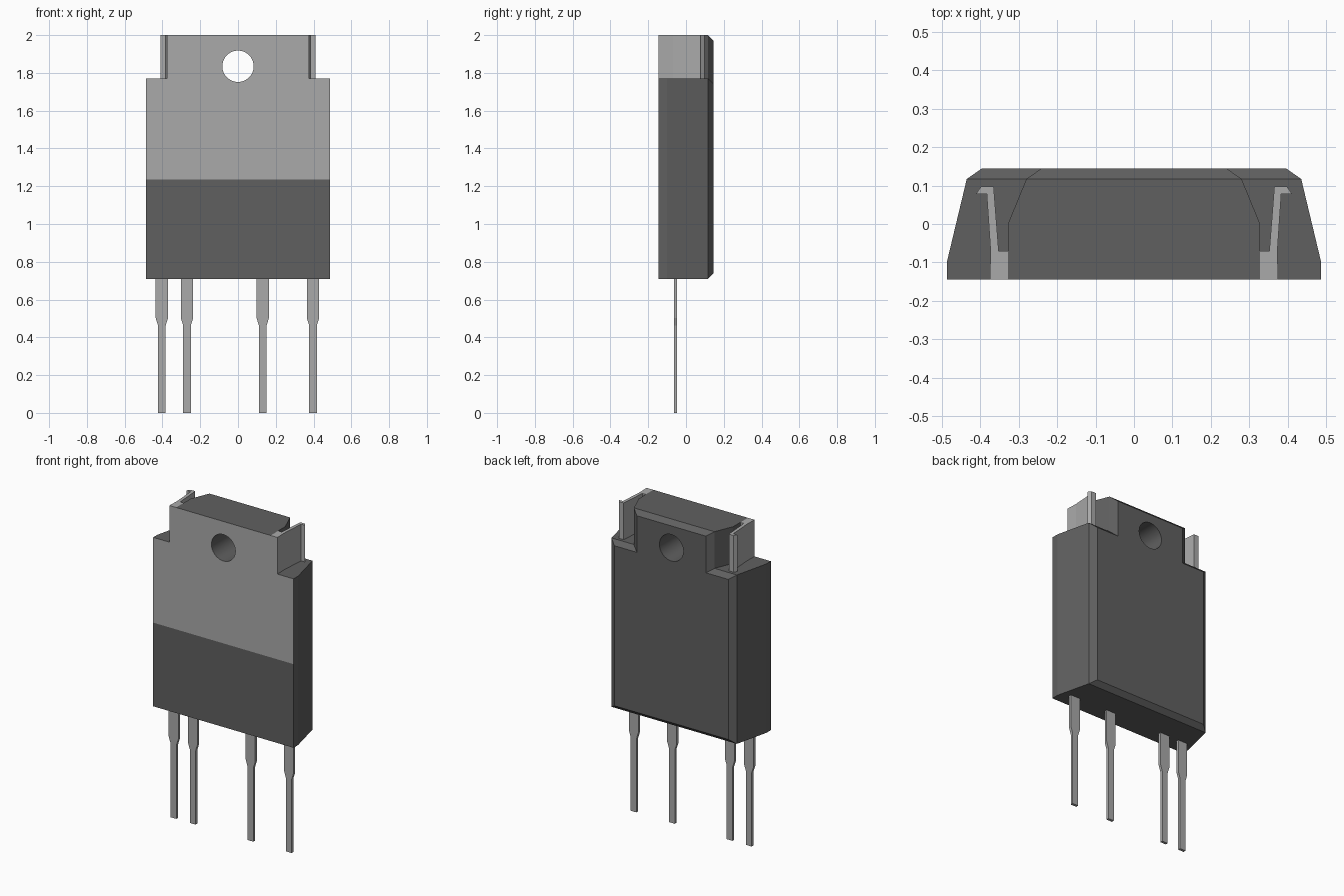
import bpy, bmesh, math
from mathutils import Vector

old = bpy.data.objects.get("Cube")
if old:
    bpy.data.objects.remove(old, do_unlink=True)


def material(name, value):
    m = bpy.data.materials.new(name)
    m.use_nodes = True
    col = (value, value, value, 1)
    m.diffuse_color = col
    m.node_tree.nodes["Principled BSDF"].inputs["Base Color"].default_value = col
    return m


PLASTIC = material("dark grey plastic", 0.117)
METAL = material("light grey metal", 0.4)


def finish(name, bm, mats):
    bmesh.ops.remove_doubles(bm, verts=bm.verts, dist=1e-5)
    bmesh.ops.recalc_face_normals(bm, faces=bm.faces)
    me = bpy.data.meshes.new(name)
    bm.to_mesh(me)
    bm.free()
    for m in mats:
        me.materials.append(m)
    ob = bpy.data.objects.new(name, me)
    bpy.context.collection.objects.link(ob)
    return ob


def loft(name, rings, mats):
    """Skin a stack of equal-length point rings and cap both ends."""
    bm = bmesh.new()
    vs = [[bm.verts.new(p) for p in r] for r in rings]
    n = len(vs[0])
    for a, b in zip(vs, vs[1:]):
        for i in range(n):
            j = (i + 1) % n
            bm.faces.new((a[i], a[j], b[j], b[i]))
    bm.faces.new(vs[0][::-1])
    bm.faces.new(vs[-1])
    bmesh.ops.remove_doubles(bm, verts=bm.verts, dist=1e-5)
    bmesh.ops.dissolve_degenerate(bm, edges=bm.edges, dist=1e-5)
    return finish(name, bm, mats)


def ring(half, z, chamfered=False):
    """Mirror a half outline; at a chamfered end the back edge moves forward."""
    pts = list(half)
    if chamfered:
        pts[-1] = pts[-2]
    full = pts + [(-x, y) for x, y in reversed(pts)]
    return [(x, y, z) for x, y in full]


def boolean(ob, other, op):
    mod = ob.modifiers.new(op, 'BOOLEAN')
    mod.operation = op
    mod.solver = 'EXACT'
    mod.object = other
    bpy.context.view_layer.objects.active = ob
    bpy.ops.object.modifier_apply(modifier=mod.name)
    bpy.data.objects.remove(other, do_unlink=True)


# Moulded body: wide lower housing joined to a narrower upper block
WIDE = [(0.487, -0.145), (0.487, -0.1), (0.435, 0.117), (0.395, 0.145)]
NARROW = [(0.328, -0.145), (0.328, 0.0), (0.28, 0.117), (0.24, 0.145)]
body = loft("body", [ring(WIDE, 0.71, True), ring(WIDE, 0.738),
                     ring(WIDE, 1.742), ring(WIDE, 1.77, True)], [PLASTIC, METAL])
block = loft("upper_block", [ring(NARROW, 1.6), ring(NARROW, 1.972),
                             ring(NARROW, 2.0, True)], [PLASTIC, METAL])
boolean(body, block, 'UNION')

# Mounting hole through the upper block
bpy.ops.mesh.primitive_cylinder_add(vertices=48, radius=0.083, depth=1,
                                    location=(0, 0, 1.835),
                                    rotation=(math.pi / 2, 0, 0))
hole = bpy.context.object
hole.name = "hole_cutter"
hole.hide_render = True
hole.data.materials.append(PLASTIC)
boolean(body, hole, 'DIFFERENCE')

# Exposed metal: upper part of the flat front face
EDGE = 1.235
bm = bmesh.new()
bm.from_mesh(body.data)
bmesh.ops.bisect_plane(bm, geom=bm.verts[:] + bm.edges[:] + bm.faces[:],
                       plane_co=(0, 0, EDGE), plane_no=(0, 0, 1))
bm.normal_update()
for f in bm.faces:
    c = f.calc_center_median()
    front = f.normal.y < -0.9 and c.y < -0.14
    f.material_index = 1 if front and c.z > EDGE else 0
bm.to_mesh(body.data)
bm.free()
bpy.ops.object.select_all(action='DESELECT')
body.select_set(True)
bpy.context.view_layer.objects.active = body
bpy.ops.object.shade_smooth_by_angle(angle=math.radians(10))

# Metal side tabs with a small outward lip at the rear
TAB = [(0.328, -0.145), (0.375, -0.145), (0.373, -0.07), (0.383, 0.078),
       (0.411, 0.078), (0.398, 0.097), (0.365, 0.097), (0.352, -0.07),
       (0.328, -0.07)]
for side, s in (("left", 1), ("right", -1)):
    loft(side + "_tab", [[(s * x, y, z) for x, y in TAB] for z in (1.768, 2.0)],
         [METAL])

# Flat leads: wide at the top, tapering to a narrow leg
LEAD = [(0.033, 0.74), (0.033, 0.503), (0.02, 0.462), (0.02, 0.0)]
for i, cx in enumerate((-0.403, -0.27, 0.131, 0.397)):
    outline = LEAD + [(-x, z) for x, z in reversed(LEAD)]
    loft("lead_%d" % (i + 1),
         [[(cx + x, y, z) for x, z in outline] for y in (-0.064, -0.047)],
         [METAL])
